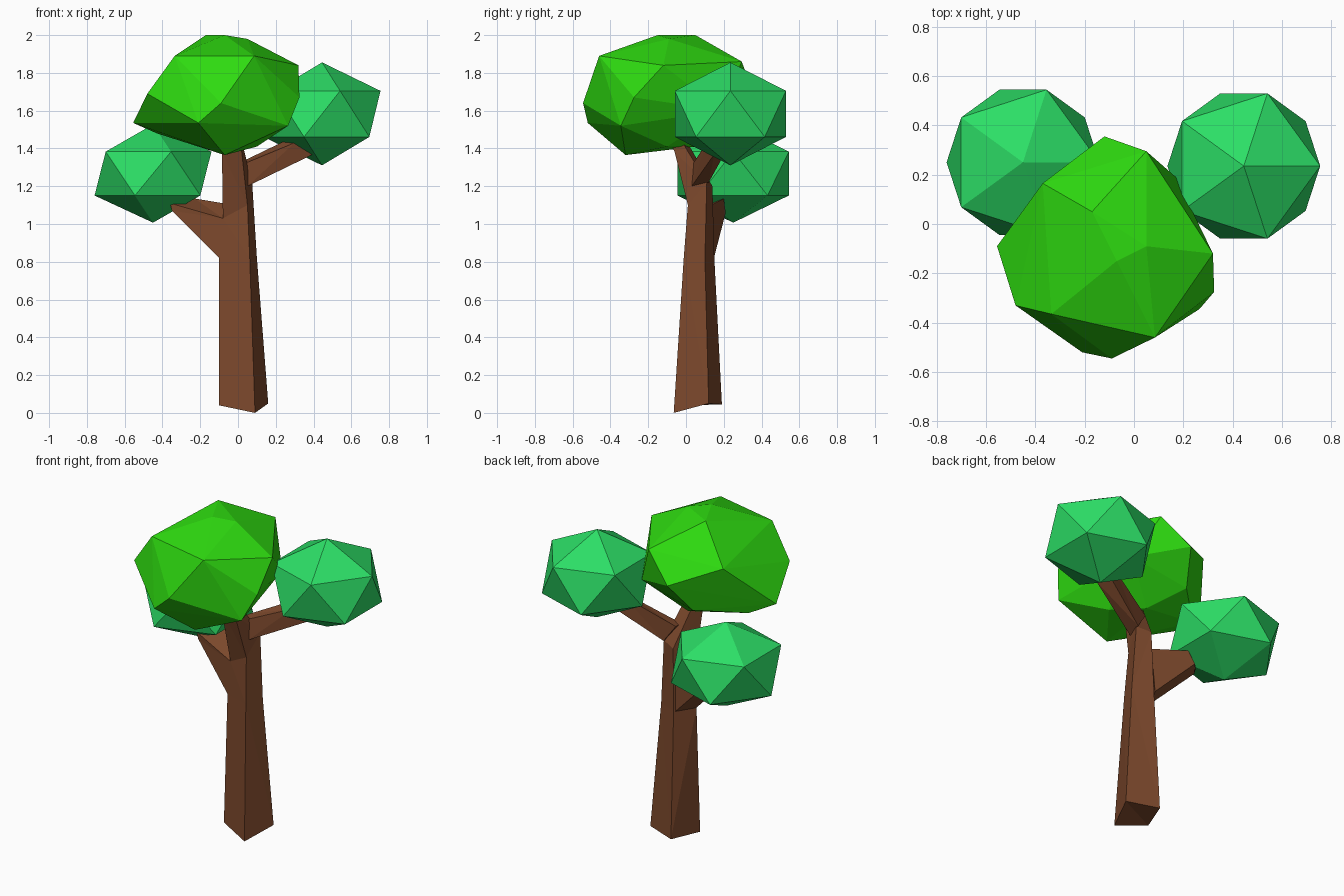
import bpy, bmesh


def material(name, rgb):
    m = bpy.data.materials.new(name)
    m.diffuse_color = (*rgb, 1)
    return m


bark = material("bark", (0.2, 0.065, 0.025))
lime = material("lime_leaf", (0.027, 0.7, 0.005))
teal = material("teal_leaf", (0.025, 0.73, 0.133))


def finish(name, bm, mat):
    bmesh.ops.recalc_face_normals(bm, faces=bm.faces[:])
    me = bpy.data.meshes.new(name)
    bm.to_mesh(me)
    bm.free()
    me.materials.append(mat)
    ob = bpy.data.objects.new(name, me)
    bpy.context.collection.objects.link(ob)
    return ob


def limb(name, rings):
    """Loft four-cornered sections into a closed faceted limb."""
    bm = bmesh.new()
    loops = [[bm.verts.new(p) for p in r] for r in rings]
    for a, b in zip(loops, loops[1:]):
        for i in range(4):
            j = (i + 1) % 4
            bm.faces.new((a[i], a[j], b[j], b[i]))
    bm.faces.new(loops[0])
    bm.faces.new(loops[-1])
    bmesh.ops.triangulate(bm, faces=bm.faces[:])
    finish(name, bm, bark)


# Trunk, bending forward into the main crown
limb("trunk", [
    [(.09, -.065, 0), (.16, .12, .05), (-.03, .19, .045), (-.10, .005, .04)],
    [(.062, -.012, .82), (.10, .10, .82), (-.02, .15, .82), (-.10, .04, .82)],
    [(.05, .01, 1.1), (.075, .11, 1.22), (-.01, .14, 1.2), (-.08, .04, 1.03)],
    [(.02, -.06, 1.38), (.03, .0, 1.40), (-.05, .02, 1.41), (-.085, -.04, 1.38)],
    [(.01, -.10, 1.48), (.02, -.05, 1.5), (-.05, -.03, 1.5), (-.08, -.08, 1.48)],
])

# Side branches
limb("left_branch", [
    [(-.098, .04, .82), (-.08, .04, 1.03), (-.02, .13, 1.1), (-.03, .148, .82)],
    [(-.35, .11, 1.07), (-.36, .11, 1.11), (-.23, .20, 1.135), (-.27, .21, 1.06)],
])
limb("right_branch", [
    [(.05, .03, 1.2), (.01, .03, 1.31), (.0, .10, 1.32), (.07, .12, 1.22)],
    [(.40, .15, 1.37), (.30, .11, 1.43), (.29, .19, 1.46), (.37, .22, 1.40)],
])

# Side foliage: flattened icosahedra
for name, loc, rz in (("left_foliage", (-.45, .25, 1.267), .26),
                      ("right_foliage", (.445, .235, 1.583), .2725)):
    bm = bmesh.new()
    bmesh.ops.create_icosphere(bm, subdivisions=1, radius=1)
    bmesh.ops.scale(bm, vec=(.346, .346, rz), verts=bm.verts[:])
    finish(name, bm, teal).location = loc

# Main crown: irregular faceted boulder shape
crown = [
    (.32, -.12, 1.84), (.325, -.275, 1.67), (.265, -.345, 1.52),
    (.085, -.46, 1.89), (-.335, -.365, 1.89), (-.09, -.545, 1.64),
    (-.21, -.52, 1.535), (-.48, -.33, 1.69), (-.555, -.09, 1.535),
    (-.37, .165, 1.80), (-.12, .355, 1.70), (.05, .295, 1.86),
    (.17, .19, 1.60), (-.17, .05, 2), (-.07, -.15, 2), (.05, -.09, 1.98),
    (-.07, -.32, 1.365), (.10, -.10, 1.41), (-.05, .05, 1.41),
    (-.43, 0, 1.48), (-.2, .22, 1.52),
]
bm = bmesh.new()
for p in crown:
    bm.verts.new(p)
bmesh.ops.convex_hull(bm, input=bm.verts[:])
finish("main_foliage", bm, lime)
